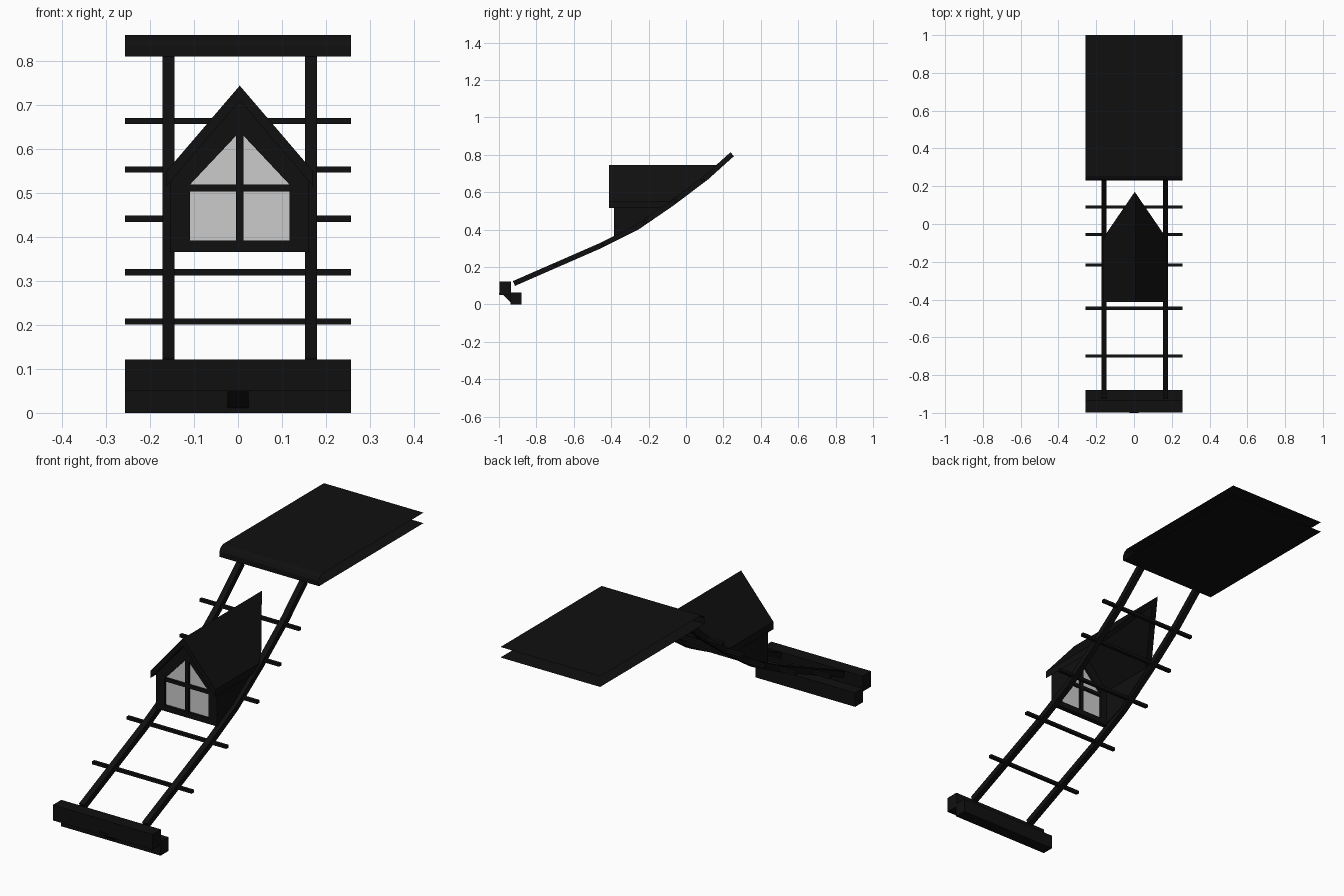
import bpy, bmesh
from mathutils import Vector

if "Cube" in bpy.data.objects:
    bpy.data.objects.remove(bpy.data.objects["Cube"])


def material(name, rgb):
    m = bpy.data.materials.new(name)
    m.use_nodes = True
    m.diffuse_color = (*rgb, 1)
    m.node_tree.nodes["Principled BSDF"].inputs["Base Color"].default_value = (*rgb, 1)
    return m


BLACK = material("black timber", (0.005, 0.005, 0.005))
GLASS = material("pale glass", (0.6, 0.6, 0.6))


def finish(name, bm, mat):
    bmesh.ops.recalc_face_normals(bm, faces=bm.faces)
    mesh = bpy.data.meshes.new(name)
    bm.to_mesh(mesh)
    bm.free()
    mesh.materials.append(mat)
    obj = bpy.data.objects.new(name, mesh)
    bpy.context.collection.objects.link(obj)
    return obj


def loft(name, rings, mat=BLACK, closed=True, caps=True):
    """Skin a list of matching point rings, optionally capping the ends."""
    bm = bmesh.new()
    rows = [[bm.verts.new(p) for p in ring] for ring in rings]
    n = len(rows[0])
    for a, b in zip(rows, rows[1:]):
        for i in range(n if closed else n - 1):
            j = (i + 1) % n
            bm.faces.new((a[i], a[j], b[j], b[i]))
    if caps:
        bm.faces.new(rows[0])
        bm.faces.new(rows[-1])
    return finish(name, bm, mat)


def along_x(name, profile, x0, x1, **kw):
    return loft(name, [[(x, y, z) for y, z in profile] for x in (x0, x1)], **kw)


def along_y(name, profile, y0, y1, **kw):
    return loft(name, [[(x, y, z) for x, z in profile] for y in (y0, y1)], **kw)


def rect(a0, a1, b0, b1):
    return [(a0, b0), (a1, b0), (a1, b1), (a0, b1)]


# Curve of the roof slope in the side plane (y, z)
SLOPE = [Vector(p) for p in ((-0.92, 0.112), (-0.46, 0.313), (-0.262, 0.412),
                             (-0.075, 0.54), (0.11, 0.68), (0.247, 0.803))]
HALF = 0.257
MID = 0.004


def slope_at(value, axis):
    """Find the point of the slope with the given y (axis 0) or z (axis 1)."""
    for a, b in zip(SLOPE, SLOPE[1:]):
        if value <= b[axis] or b is SLOPE[-1]:
            return a.lerp(b, (value - a[axis]) / (b[axis] - a[axis]))


def slope_offset(d):
    pts = []
    for i, p in enumerate(SLOPE):
        t = (SLOPE[min(i + 1, len(SLOPE) - 1)] - SLOPE[max(i - 1, 0)]).normalized()
        pts.append(p + Vector((-t.y, t.x)) * d)
    return pts


# Rafters
for side, x in (("right", -0.1585), ("left", 0.1665)):
    along_x(side + "_rafter", slope_offset(0.014) + slope_offset(-0.014)[::-1],
            x - 0.0135, x + 0.0135)

# Battens across the rafters
for i, y in enumerate((-0.70, -0.446, -0.218, -0.056, 0.09)):
    p = slope_at(y, 0)
    along_x(f"batten_{i + 1}", rect(y - 0.008, y + 0.008, p.y - 0.007, p.y + 0.007),
            -HALF, HALF)

# Upper deck, one thin sheet folded round its front edge
along_x("upper_deck", [(1, 0.86), (0.255, 0.86), (0.238, 0.85), (0.23, 0.835), (0.23, 0.811),
                       (1, 0.811)], -HALF, HALF, closed=False, caps=False)

# Stepped eaves at the foot, with a small outlet in the middle
along_x("eaves_front_board", rect(-0.997, -0.935, 0.05, 0.122), -HALF, HALF)
along_x("eaves_back_board", rect(-0.937, -0.88, 0, 0.065), -HALF, HALF)
along_x("eaves_outlet", [(-0.98, 0.052), (-0.93, 0.004), (-0.93, 0.052)], -0.024, 0.024)
along_x("eaves_outlet_lip", rect(-1, -0.99, 0.052, 0.062), -0.024, 0.024)


def gable(half, base, eave, apex):
    return [(MID - half, base), (MID + half, base), (MID + half, eave),
            (MID, apex), (MID - half, eave)]


# Dormer front wall with a gabled opening
outer = gable(0.158, 0.366, 0.53, 0.715)
inner = gable(0.113, 0.392, 0.52, 0.64)
loft("dormer_front_wall",
     [[(x, y, z) for x, z in prof] for prof, y in
      ((outer, -0.385), (inner, -0.385), (inner, -0.36), (outer, -0.36), (outer, -0.385))],
     caps=False)

# Window pane and glazing bars
along_y("window_pane", gable(0.114, 0.39, 0.52, 0.642), -0.374, -0.370, mat=GLASS)
along_y("window_upright_bar", rect(MID - 0.009, MID + 0.009, 0.39, 0.64), -0.384, -0.36)
along_y("window_cross_bar", rect(MID - 0.113, MID + 0.113, 0.504, 0.52), -0.384, -0.36)

# Dormer cheeks and roof slopes, trimmed to the curve of the main roof
RIDGE, EAVE, THICK, SPAN = 0.745, 0.55, 0.034, 0.167
for side, s in (("right", -1), ("left", 1)):
    foot = [(p.x, p.y) for p in SLOPE[2:4]]
    along_x(side + "_dormer_cheek",
            [(-0.385, 0.366)] + foot + [(slope_at(EAVE, 1).x, EAVE), (-0.385, EAVE)],
            MID + s * 0.146, MID + s * 0.158)
    section = [(MID, RIDGE), (MID + s * SPAN, EAVE),
               (MID + s * SPAN, EAVE - THICK), (MID, RIDGE - THICK)]
    loft(side + "_dormer_roof",
         [[(x, -0.412, z) for x, z in section],
          [(x, slope_at(z, 1).x - 0.012, z) for x, z in section]])
